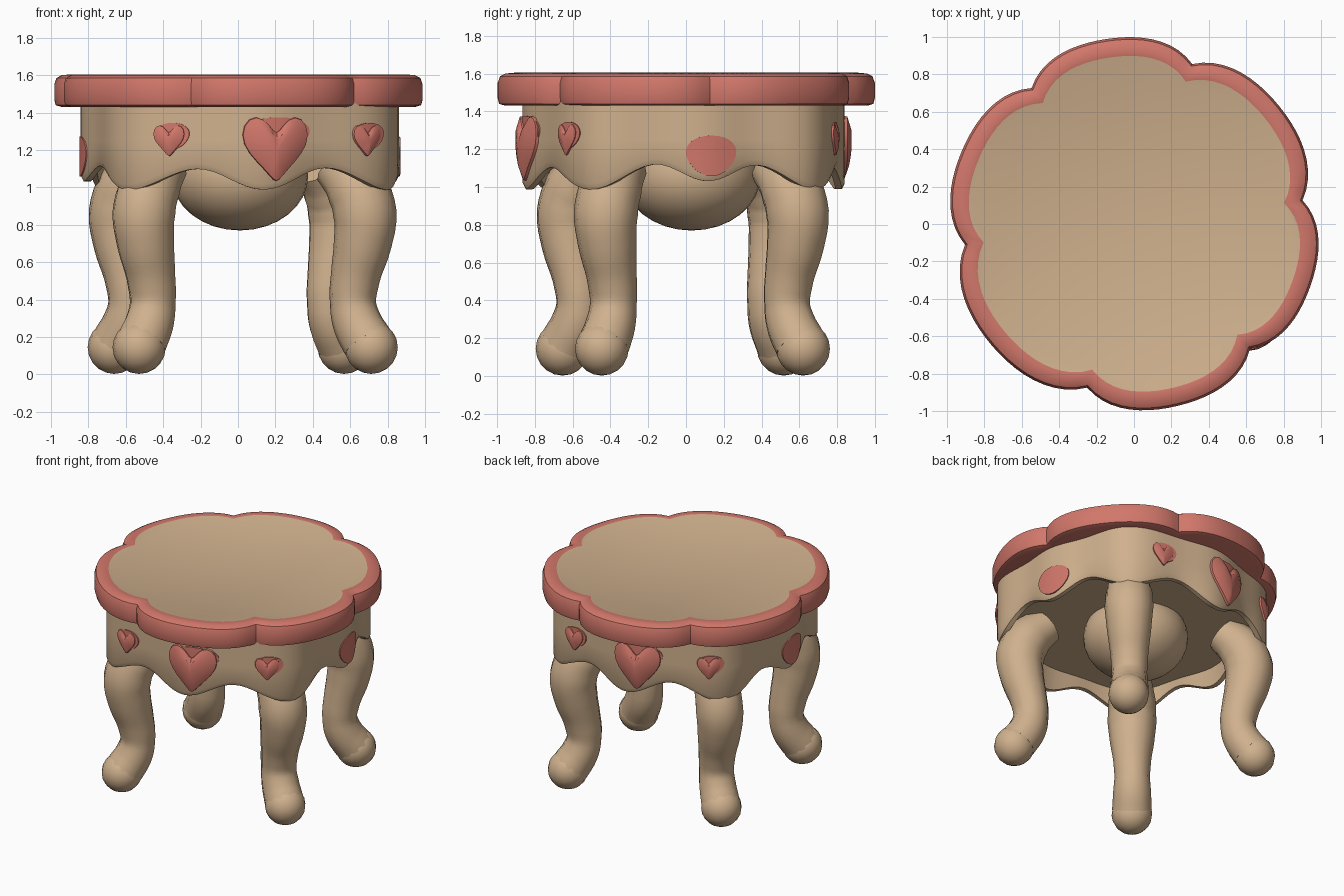
import bpy, math
from math import sin, cos, pi, radians, tau

cube = bpy.data.objects.get("Cube")
if cube:
    bpy.data.objects.remove(cube, do_unlink=True)


def material(name, rgb):
    m = bpy.data.materials.new(name)
    m.use_nodes = True
    m.diffuse_color = (*rgb, 1)
    bsdf = m.node_tree.nodes["Principled BSDF"]
    bsdf.inputs["Base Color"].default_value = (*rgb, 1)
    bsdf.inputs["Roughness"].default_value = 0.8
    return m


TAN = material("tan wood", (0.63, 0.44, 0.27))
PINK = material("coral pink", (0.64, 0.185, 0.145))
LEGS = [-32, 47.5, 142, 231]        # leg directions in degrees
CUSPS = [8, 70, 127, 187, 254, 313]  # notches of the table top
N = 120


def finish(obj, angle=40):
    bpy.ops.object.select_all(action="DESELECT")
    obj.select_set(True)
    bpy.context.view_layer.objects.active = obj
    bpy.ops.object.shade_smooth_by_angle(angle=radians(angle))
    return obj


def loft(name, rings, mats, cap_start=True, cap_end=True):
    """Skin a list of closed point rings; end caps are single faces."""
    n = len(rings[0])
    verts = [p for ring in rings for p in ring]
    faces = []
    for k in range(len(rings) - 1):
        for i in range(n):
            j = (i + 1) % n
            faces.append((k * n + i, k * n + j, (k + 1) * n + j, (k + 1) * n + i))
    if cap_start:
        faces.append(tuple(reversed(range(n))))
    if cap_end:
        faces.append(tuple(range((len(rings) - 1) * n, len(rings) * n)))
    mesh = bpy.data.meshes.new(name)
    mesh.from_pydata(verts, [], faces)
    obj = bpy.data.objects.new(name, mesh)
    bpy.context.collection.objects.link(obj)
    for m in mats:
        mesh.materials.append(m)
    return obj


def polar(r, a, z):
    return (r * cos(a), r * sin(a), z)


def phase(a, stops):
    """Position 0..1 between the two neighbouring stops (degrees)."""
    d = math.degrees(a)
    for i, start in enumerate(stops):
        span = (stops[(i + 1) % len(stops)] - start) % 360
        u = (d - start) % 360
        if u < span:
            return u / span
    return 0


# Six-lobed table top: pink rim with a tan surface inside
def lobe_radius(a):
    return 1.0 - 0.09 * abs(2 * phase(a, CUSPS) - 1) ** 3.5


# Ring angles, evenly spread inside each lobe so every notch is sharp
rim_angles = []
for i, start in enumerate(CUSPS):
    span = (CUSPS[(i + 1) % 6] - start) % 360
    rim_angles += [radians(start + span * k / 20) for k in range(20)]

profile = [(-0.04, 1.43), (-0.008, 1.44), (0, 1.47), (0, 1.55),
           (-0.012, 1.585), (-0.04, 1.6), (-0.095, 1.605), (-0.1, 1.603)]
top = loft("table_top", [[polar(lobe_radius(a) + off, a, z) for a in rim_angles]
                         for off, z in profile], [PINK, TAN])
top.data.polygons[-1].material_index = 1
finish(top)


# Apron: bulges over the legs, with a wavy lower edge
def apron_radius(a):
    u = phase(a, LEGS)
    bulge = 0.5 + 0.5 * cos(tau * u)
    return (0.843 + 0.085 * bulge ** 2 + 0.012 * cos(2 * tau * u)
            + 0.012 * cos(a) - 0.014 * sin(a))


def apron_edge(a):
    u = phase(a, LEGS)
    return 1.042 - 0.055 * cos(2 * tau * u) + 0.045 * (sin(pi * u) * cos(a)) ** 2


def apron_ring(off, z=None, lift=0):
    angles = [tau * i / N for i in range(N)]
    return [polar(apron_radius(a) + off, a, z or apron_edge(a) + lift) for a in angles]


finish(loft("apron", [apron_ring(-0.07, 1.16), apron_ring(-0.05),
                      apron_ring(-0.015), apron_ring(0, lift=0.03),
                      apron_ring(0, 1.25), apron_ring(0, 1.45)],
            [TAN], cap_end=False))

# Rounded belly under the seat
bpy.ops.mesh.primitive_uv_sphere_add(segments=32, ring_count=16, radius=1,
                                     location=(0.01, 0.03, 1.06))
belly = bpy.context.object
belly.name = "belly"
belly.scale = (0.365, 0.365, 0.29)
belly.data.materials.append(TAN)
finish(belly, 60)


# Curved legs: tapering tube plus a ball foot
def make_leg(index, angle):
    a = radians(angle)
    path = [(0.62, 1.12, 0.13), (0.745, 1.0, 0.165), (0.80, 0.86, 0.17),
            (0.785, 0.7, 0.155), (0.74, 0.52, 0.132), (0.725, 0.38, 0.123),
            (0.755, 0.27, 0.132), (0.82, 0.17, 0.138)]
    curve = bpy.data.curves.new("leg_path", "CURVE")
    curve.dimensions = "3D"
    curve.bevel_depth = 1
    curve.bevel_resolution = 4
    curve.resolution_u = 4
    curve.use_fill_caps = True
    spline = curve.splines.new("BEZIER")
    spline.bezier_points.add(len(path) - 1)
    for p, (r, z, rad) in zip(spline.bezier_points, path):
        p.co = polar(r, a, z)
        p.radius = rad
        p.handle_left_type = p.handle_right_type = "AUTO"
    helper = bpy.data.objects.new("leg_path", curve)
    bpy.context.collection.objects.link(helper)
    bpy.context.view_layer.update()
    graph = bpy.context.evaluated_depsgraph_get()
    mesh = bpy.data.meshes.new_from_object(helper.evaluated_get(graph))
    bpy.data.objects.remove(helper, do_unlink=True)
    leg = bpy.data.objects.new(f"leg_{index}", mesh)
    bpy.context.collection.objects.link(leg)
    mesh.materials.clear()
    mesh.materials.append(TAN)
    finish(leg, 60)
    bpy.ops.mesh.primitive_uv_sphere_add(segments=16, ring_count=10, radius=0.142,
                                         location=polar(0.84, a, 0.145))
    foot = bpy.context.object
    foot.name = f"foot_{index}"
    foot.data.materials.append(TAN)
    finish(foot, 60)


for i, angle in enumerate(LEGS):
    make_leg(i + 1, angle)


# Ornaments wrapped onto the apron
def heart(t):
    return (0.6 * sin(t) ** 3 + 0.4 * sin(t),
            (13 * cos(t) - 5 * cos(2 * t) - 2 * cos(3 * t) - cos(4 * t) + 2.5) / 14.5)


def egg(t):
    return (sin(t) * (1 + 0.2 * cos(t)), cos(t))


def ornament(name, shape, angle, z, width, height, levels, steps=28):
    """levels: (outline scale, height above the apron)."""
    rings = []
    for scale, lift in levels:
        ring = []
        for k in range(steps):
            x, y = shape(-tau * k / steps)
            a = radians(angle) + x * scale * width / 2 / 0.87
            ring.append(polar(apron_radius(a) + lift, a, z + y * scale * height / 2))
        rings.append(ring)
    finish(loft(name, rings, [PINK]), 30)


raised = [(1, -0.02), (0.96, 0.015), (0.6, 0.038), (0.1, 0.045)]
small = [(1, -0.02), (0.95, 0.012), (0.5, 0.025), (0.1, 0.027)]
painted = [(1, -0.01), (1, 0.007), (0.6, 0.007), (0.2, 0.007)]

for side, mid in (("front", -76.5), ("back", 101)):
    ornament(side + "_heart", heart, mid, 1.205, 0.37, 0.35, raised)
    ornament(side + "_heart_patch", egg, mid + 1, 1.285, 0.35, 0.18, painted)
    for label, turn in (("right", -37.5), ("left", 34)):
        ornament(f"{side}_{label}_small_heart", heart, mid + turn, 1.25, 0.16, 0.17, small)
        ornament(f"{side}_{label}_spot", egg, mid + turn + 1, 1.275, 0.17, 0.14, painted)
for side, mid in (("left", 9), ("right", 187)):
    ornament(side + "_painted_spot", egg, mid, 1.165, 0.27, 0.215, painted)
